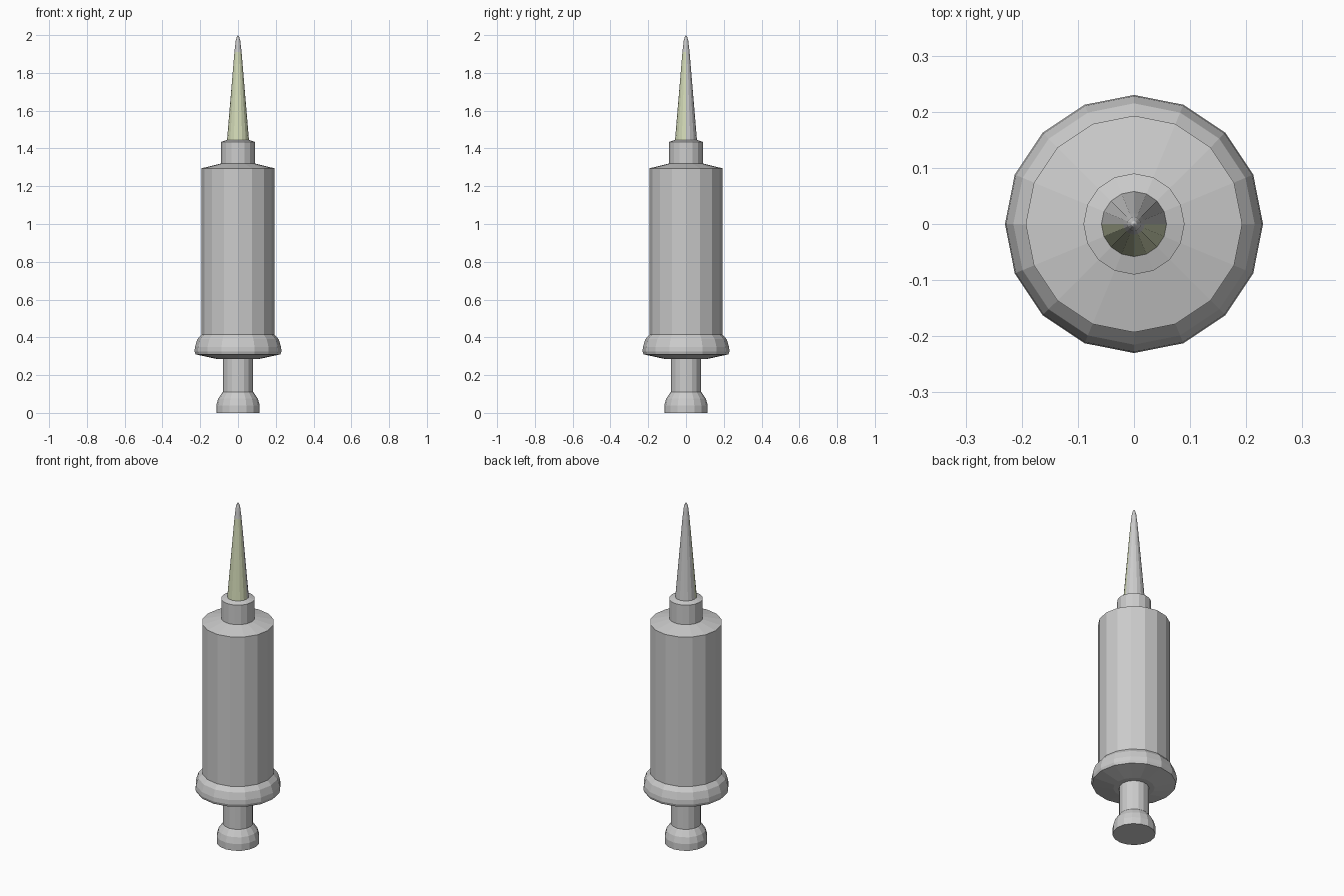
import bpy, bmesh
from math import cos, sin, tau

if "Cube" in bpy.data.objects:
    bpy.data.objects.remove(bpy.data.objects["Cube"])

SIDES = 16


def lathe(name, profile):
    """Revolve (radius, z) points, listed bottom to top, around the z axis."""
    bm = bmesh.new()
    rings = []
    for r, z in profile:
        if r == 0:
            rings.append([bm.verts.new((0, 0, z))] * SIDES)
        else:
            rings.append([bm.verts.new((r * cos(tau * i / SIDES), r * sin(tau * i / SIDES), z))
                          for i in range(SIDES)])
    for low, high in zip(rings, rings[1:]):
        for i in range(SIDES):
            j = (i + 1) % SIDES
            corners = dict.fromkeys((low[i], low[j], high[j], high[i]))
            bm.faces.new(list(corners))
    mesh = bpy.data.meshes.new(name)
    bm.to_mesh(mesh)
    bm.free()
    obj = bpy.data.objects.new(name, mesh)
    bpy.context.collection.objects.link(obj)
    return obj


# Plunger: thumb knob and rod
lathe("plunger", [(0, 0), (0.115, 0), (0.115, 0.04), (0.105, 0.075),
                  (0.085, 0.105), (0.08, 0.11), (0.08, 0.29)])

# Rounded finger flange
lathe("flange", [(0.08, 0.285), (0.11, 0.285), (0.225, 0.31), (0.23, 0.325),
                 (0.228, 0.35), (0.215, 0.39), (0.193, 0.415)])

# Barrel with sloped shoulder
lathe("barrel", [(0.193, 0.415), (0.193, 1.295), (0.09, 1.32)])

# Needle collar
lathe("collar", [(0.09, 1.32), (0.09, 1.435), (0.058, 1.445)])

# Tapered needle, tinted on its front half
needle = lathe("needle", [(0.058, 1.445), (0.019, 1.91), (0.012, 1.97),
                          (0.005, 1.995), (0, 2.0)])
grey = bpy.data.materials.new("needle_grey")
grey.diffuse_color = (0.8, 0.8, 0.8, 1)
grey.use_nodes = True
grey.node_tree.nodes["Principled BSDF"].inputs["Base Color"].default_value = grey.diffuse_color
green = bpy.data.materials.new("needle_green")
green.diffuse_color = (0.66, 0.71, 0.48, 1)
green.use_nodes = True
green.node_tree.nodes["Principled BSDF"].inputs["Base Color"].default_value = green.diffuse_color
needle.data.materials.append(grey)
needle.data.materials.append(green)
for face in needle.data.polygons:
    face.material_index = int(face.center.y < 0 and face.center.z < 1.9)
